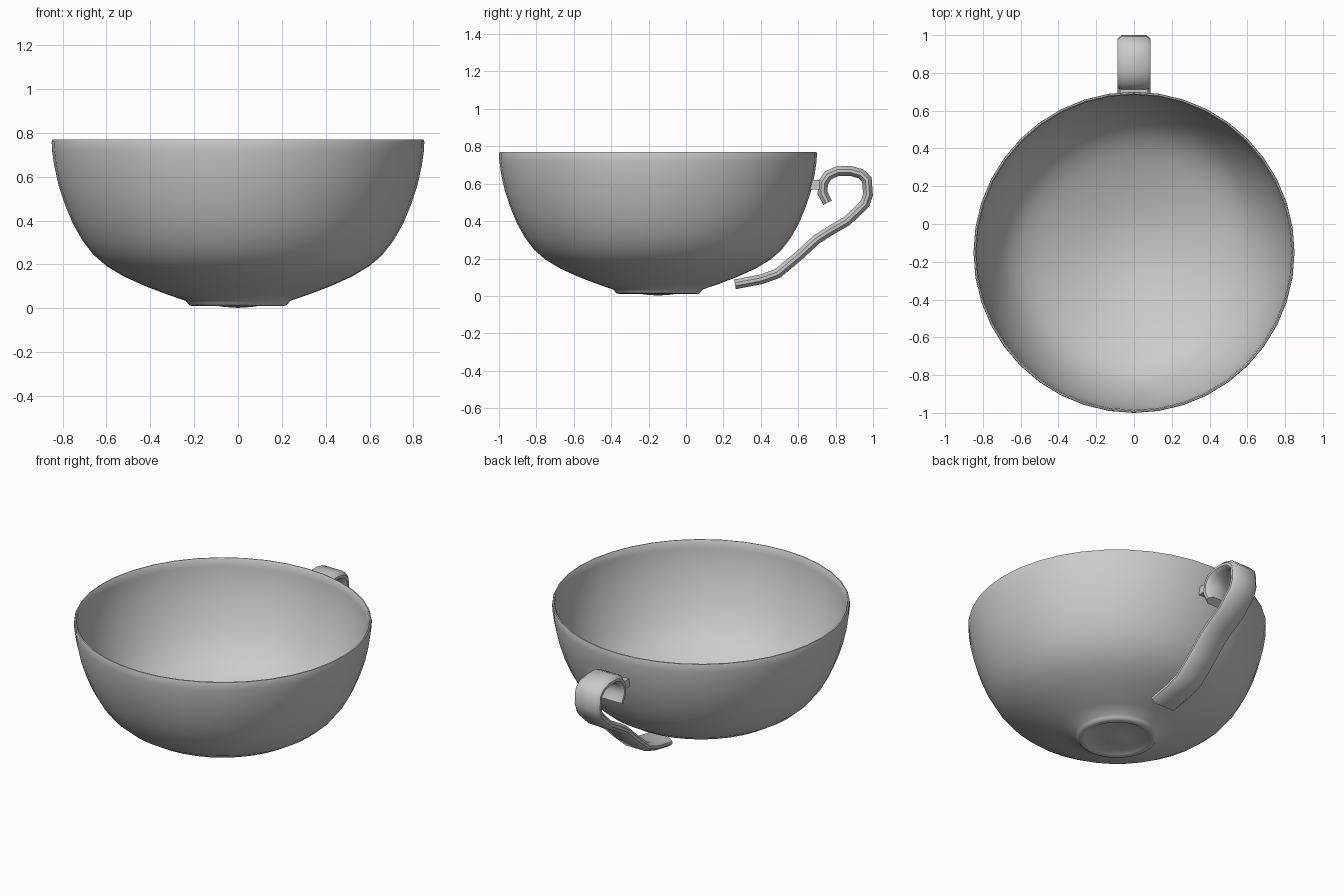
import bpy, bmesh, math
from mathutils import Vector

if "Cube" in bpy.data.objects:
    bpy.data.objects.remove(bpy.data.objects["Cube"])

CY = -0.15  # bowl axis offset in y


def finish(name, bm, angle):
    bmesh.ops.recalc_face_normals(bm, faces=bm.faces)
    me = bpy.data.meshes.new(name)
    bm.to_mesh(me)
    bm.free()
    ob = bpy.data.objects.new(name, me)
    bpy.context.collection.objects.link(ob)
    bpy.ops.object.select_all(action='DESELECT')
    ob.select_set(True)
    bpy.context.view_layer.objects.active = ob
    bpy.ops.object.shade_smooth_by_angle(angle=math.radians(angle))
    return ob


def lathe(name, profile, segs=40):
    bm = bmesh.new()
    vs = [bm.verts.new((r, 0, z)) for r, z in profile]
    es = [bm.edges.new(p) for p in zip(vs, vs[1:])]
    bmesh.ops.spin(bm, geom=vs + es, cent=(0, 0, 0), axis=(0, 0, 1),
                   angle=2 * math.pi, steps=segs)
    bmesh.ops.remove_doubles(bm, verts=bm.verts, dist=1e-5)
    ob = finish(name, bm, 40)
    ob.location.y = CY
    return ob


def strap(name, path, section):
    # mitred sweep of a section (x, offset) along a (y, z) path
    bm = bmesh.new()
    pts = [Vector(p) for p in path]
    rings = []
    for i, p in enumerate(pts):
        a = (p - pts[i - 1]).normalized() if i else None
        b = (pts[i + 1] - p).normalized() if i < len(pts) - 1 else None
        a, b = a or b, b or a
        t = (a + b).normalized()
        n = Vector((-t.y, t.x)) / max(t.dot(a), 0.5)
        rings.append([bm.verts.new((x, p.x + n.x * o, p.y + n.y * o))
                      for x, o in section])
    k = len(section)
    for r, s in zip(rings, rings[1:]):
        for j in range(k):
            bm.faces.new((r[j], r[(j + 1) % k], s[(j + 1) % k], s[j]))
    bm.faces.new(rings[0])
    bm.faces.new(rings[-1])
    return finish(name, bm, 40)


# Bowl: underside, foot ring, outer wall, rim, inner wall
outer = [(0, 0.002), (0.06, 0.006), (0.17, 0.022), (0.185, 0.013), (0.205, 0.01), (0.222, 0.014),
         (0.23, 0.024), (0.238, 0.034), (0.32, 0.062), (0.42, 0.1), (0.52, 0.145),
         (0.60, 0.193), (0.66, 0.245), (0.71, 0.31), (0.755, 0.39), (0.79, 0.475),
         (0.818, 0.56), (0.838, 0.65), (0.848, 0.72), (0.85, 0.76), (0.847, 0.769)]
inner = [(0.840, 0.770), (0.834, 0.762), (0.832, 0.72), (0.822, 0.65), (0.802, 0.56),
         (0.774, 0.48), (0.74, 0.4), (0.696, 0.322), (0.648, 0.26), (0.59, 0.209),
         (0.51, 0.161), (0.41, 0.117), (0.31, 0.079), (0.2, 0.048), (0.1, 0.031), (0, 0.026)]
lathe("bowl", outer + inner)

# Handle: flat strap curling back at the top
W, T, B = 0.088, 0.026, 0.022
half = [(W, -0.008), (W, 0.008), (W - B, T), (B, T)]
section = half + [(-x, -o) for x, o in half]
section = [(W, -0.008), (W, 0.008), (W - B, T), (-W + B, T),
           (-W, 0.008), (-W, -0.008), (-W + B, -T), (W - B, -T)]
path = [(0.262, 0.062), (0.40, 0.088), (0.49, 0.12), (0.60, 0.212), (0.70, 0.303), (0.77, 0.348),
        (0.86, 0.40), (0.955, 0.49), (0.973, 0.54), (0.967, 0.622), (0.935, 0.653),
        (0.88, 0.668), (0.81, 0.667), (0.76, 0.645), (0.733, 0.605), (0.73, 0.55),
        (0.757, 0.498)]
strap("handle", path, section)

# Small block joining the curl to the bowl wall
bm = bmesh.new()
bmesh.ops.create_cube(bm, size=1)
bmesh.ops.scale(bm, vec=(0.15, 0.06, 0.05), verts=bm.verts)
bmesh.ops.translate(bm, vec=(0, 0.695, 0.595), verts=bm.verts)
finish("handle_joint", bm, 30)
